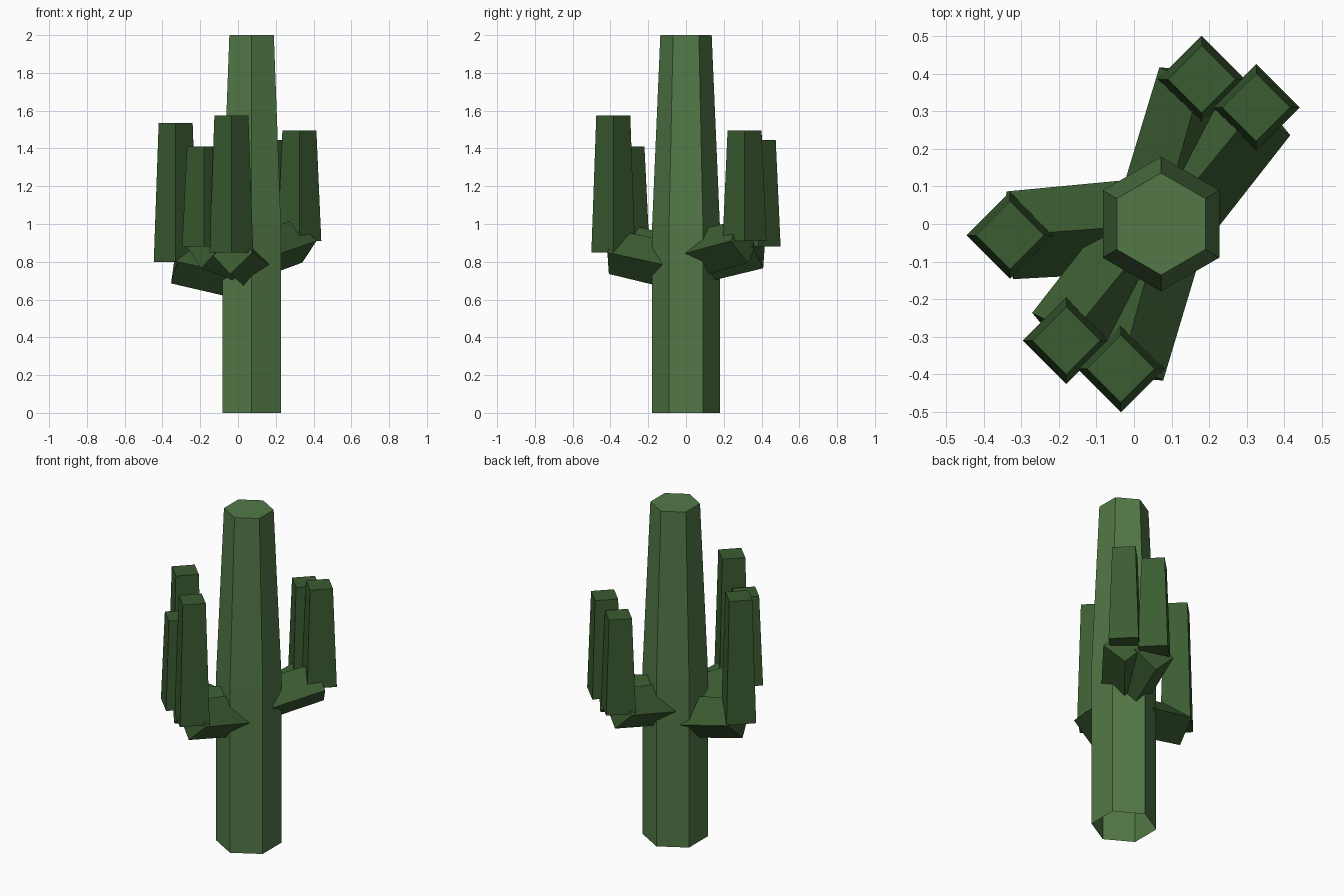
import bpy, bmesh, math
from mathutils import Vector, Matrix

default = bpy.data.objects.get("Cube")
if default:
    bpy.data.objects.remove(default, do_unlink=True)


def make_material(name, colour):
    mat = bpy.data.materials.new(name)
    mat.use_nodes = True
    mat.diffuse_color = colour
    mat.node_tree.nodes["Principled BSDF"].inputs["Base Color"].default_value = colour
    return mat


trunk_green = make_material("trunk_green", (0.085, 0.19, 0.063, 1))
arm_green = make_material("arm_green", (0.044, 0.107, 0.031, 1))


def finish(name, bm, mat):
    bmesh.ops.recalc_face_normals(bm, faces=bm.faces)
    mesh = bpy.data.meshes.new(name)
    bm.to_mesh(mesh)
    bm.free()
    mesh.materials.append(mat)
    obj = bpy.data.objects.new(name, mesh)
    bpy.context.collection.objects.link(obj)
    return obj


def taper(name, start, end, r_start, r_end, mat):
    """Four-sided tapered bar between two points, standing on its corner."""
    axis = end - start
    place = (Matrix.Translation((start + end) / 2)
             @ axis.to_track_quat('Z', 'Y').to_matrix().to_4x4())
    bm = bmesh.new()
    bmesh.ops.create_cone(bm, cap_ends=True, segments=4, radius1=r_start,
                          radius2=r_end, depth=axis.length, matrix=place)
    return finish(name, bm, mat)


# Six-sided trunk: straight below, tapered above, open underneath
centre = Vector((0.072, 0, 0))
bm = bmesh.new()
rings = []
for radius, z in ((0.179, 0), (0.179, 1), (0.136, 2)):
    rings.append([bm.verts.new(centre + Vector((radius * math.sin(i * math.pi / 3),
                                                radius * math.cos(i * math.pi / 3), z)))
                  for i in range(6)])
for low, high in zip(rings, rings[1:]):
    for i in range(6):
        j = (i + 1) % 6
        bm.faces.new((low[i], low[j], high[j], high[i]))
bm.faces.new(rings[-1])
finish("trunk", bm, trunk_green)

# Arms: a rising branch out of the trunk, then an upright stem
arms = {
    "right": (-0.33, -0.03, 0.80, 1.535),
    "front_right": (-0.18, -0.31, 0.88, 1.41),
    "front": (-0.035, -0.385, 0.85, 1.575),
    "back": (0.18, 0.385, 0.88, 1.445),
    "back_left": (0.325, 0.31, 0.91, 1.495),
}
for name, (x, y, z, top) in arms.items():
    elbow = Vector((x, y, z))
    root = Vector((centre.x, centre.y, z - 0.085))
    taper(name + "_branch", root, elbow, 0.125, 0.117, arm_green)
    taper(name + "_stem", elbow, Vector((x, y, top)), 0.116, 0.09, arm_green)
